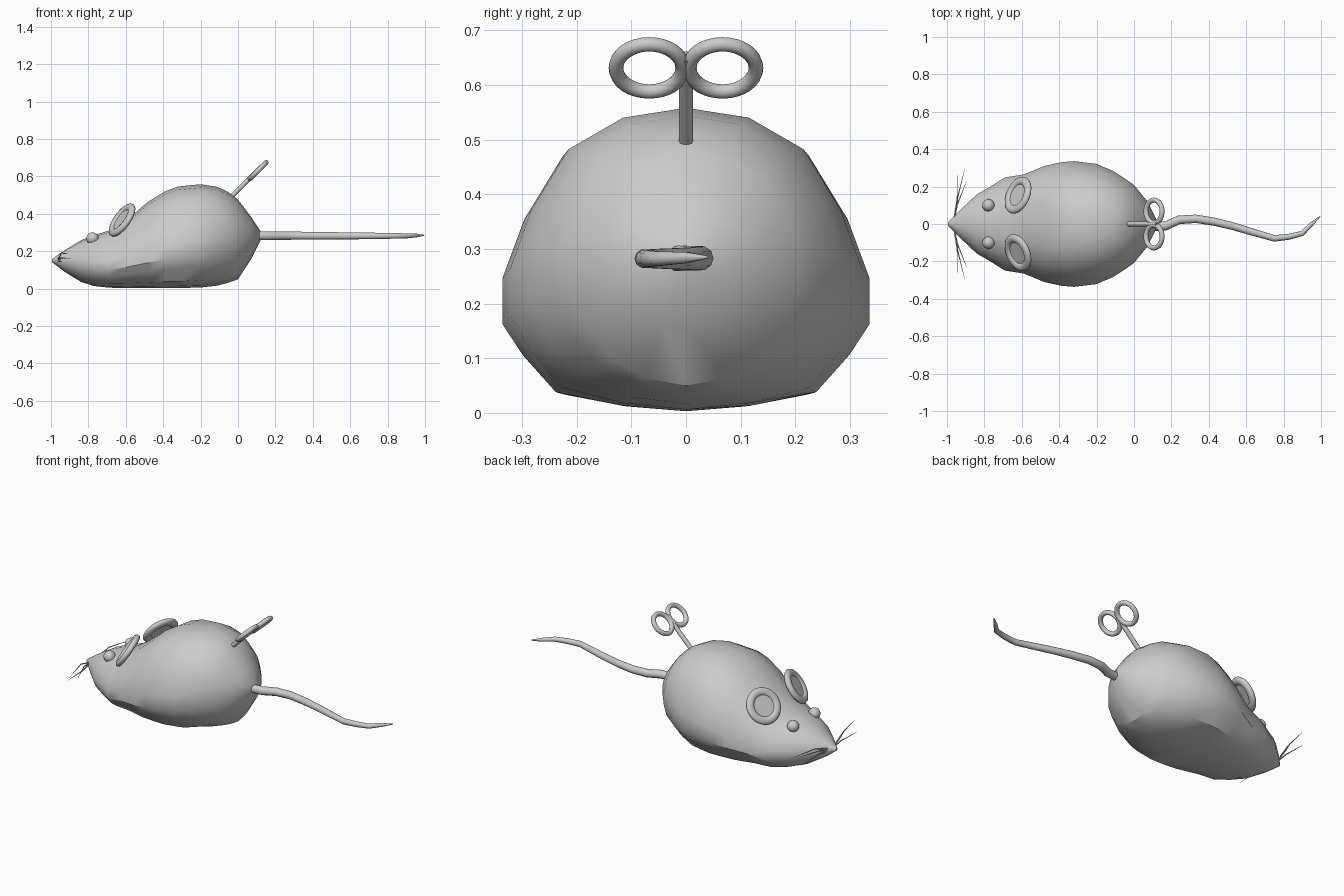
import bpy, bmesh, math
from mathutils import Vector

if "Cube" in bpy.data.objects:
    bpy.data.objects.remove(bpy.data.objects["Cube"])


def finish(obj, name, angle=40):
    obj.name = name
    bpy.ops.object.select_all(action='DESELECT')
    obj.select_set(True)
    bpy.context.view_layer.objects.active = obj
    bpy.ops.object.shade_smooth_by_angle(angle=math.radians(angle))
    return obj


def tube(name, points, radius, radii, sides=3):
    # Tapered tube along a path, converted to a mesh
    cu = bpy.data.curves.new(name, 'CURVE')
    cu.dimensions = '3D'
    cu.bevel_depth = radius
    cu.bevel_resolution = sides
    cu.use_fill_caps = True
    sp = cu.splines.new('POLY')
    sp.points.add(len(points) - 1)
    for p, co, r in zip(sp.points, points, radii):
        p.co = (*co, 1)
        p.radius = r
    obj = bpy.data.objects.new(name, cu)
    bpy.context.collection.objects.link(obj)
    bpy.ops.object.select_all(action='DESELECT')
    obj.select_set(True)
    bpy.context.view_layer.objects.active = obj
    bpy.ops.object.convert(target='MESH')
    return finish(bpy.context.object, name)


def ring(name, loc, normal, major, minor, flat=1.0):
    bpy.ops.mesh.primitive_torus_add(major_radius=major, minor_radius=minor,
                                     major_segments=32, minor_segments=12, location=loc)
    obj = bpy.context.object
    obj.rotation_euler = Vector(normal).to_track_quat('Z', 'Y').to_euler()
    obj.scale.z = flat
    return finish(obj, name)


# Body: 18-sided sections, from flat-bellied to round at the rear
belly = [(0, 1), (.36, .967), (.67, .86), (.88, .647), (1, .447),
         (1, .294), (.89, .19), (.71, .065), (.36, .02), (0, 0)]
round_ = [(math.sin(math.radians(20 * i)), .5 + .5 * math.cos(math.radians(20 * i)))
          for i in range(10)]
# x, half width, bottom, top, roundness
stations = [(-.995, .008, .142, .158, 1), (-.93, .075, .092, .203, .9),
            (-.84, .16, .036, .258, .6), (-.77, .2, .014, .286, .4),
            (-.69, .25, .005, .31, .2), (-.59, .265, .003, .372, .1),
            (-.48, .31, .003, .465, 0), (-.39, .33, .003, .52, 0),
            (-.32, .336, .003, .546, 0), (-.2, .322, .006, .558, .15),
            (-.11, .285, .016, .544, .5), (-.05, .247, .032, .515, .8),
            (0, .212, .05, .476, 1), (.07, .125, .157, .383, 1),
            (.12, .025, .258, .308, 1)]
bm = bmesh.new()
loops = []
for x, w, z0, z1, t in stations:
    half = [((a * (1 - t) + c * t) * w, z0 + (b * (1 - t) + d * t) * (z1 - z0))
            for (a, b), (c, d) in zip(belly, round_)]
    outline = half + [(-y, z) for y, z in half[8:0:-1]]
    loops.append([bm.verts.new((x, y, z)) for y, z in outline])
for a, b in zip(loops, loops[1:]):
    for i in range(18):
        j = (i + 1) % 18
        bm.faces.new((a[i], a[j], b[j], b[i]))
bm.faces.new(loops[0])
bm.faces.new(loops[-1])
bmesh.ops.recalc_face_normals(bm, faces=bm.faces)
me = bpy.data.meshes.new("body")
bm.to_mesh(me)
bm.free()
body = bpy.data.objects.new("body", me)
bpy.context.collection.objects.link(body)
finish(body, "body", 35)

for s, side in ((1, "left"), (-1, "right")):
    # Ear rim and its inner disc
    n = Vector((-.77, .33 * s, .55))
    c = Vector((-.62, .154 * s, .367))
    ring(side + "_ear_rim", c, n, .081, .023, .75)
    bpy.ops.mesh.primitive_cylinder_add(vertices=32, radius=.075, depth=.012, location=c)
    disc = bpy.context.object
    disc.rotation_euler = n.to_track_quat('Z', 'Y').to_euler()
    finish(disc, side + "_ear_disc")

    # Eye
    bpy.ops.mesh.primitive_uv_sphere_add(segments=24, ring_count=12, radius=.033,
                                         location=(-.778, .1 * s, .268))
    finish(bpy.context.object, side + "_eye")

    # Whiskers
    for k, (x, y, z) in enumerate([(-.905, .295, .185), (-.895, .23, .16), (-.945, .26, .14)]):
        pts = [(-.965, .01 * s, .15), (-.945, y * .45 * s, z + .005), (x, y * s, z)]
        tube(f"{side}_whisker_{k + 1}", pts, .004, (1, .8, .2), 1)

    # Key loop
    ring(side + "_key_loop", (.107, .067 * s, .631), (-1, 0, 1), .061, .0135)

# Key shaft
tube("key_shaft", [(-.03, 0, .498), (.125, 0, .652)], .013, (1, 1))

# Tail
tail = [(.1, -.015, .282), (.17, -.01, .283), (.24, .022, .283), (.33, .028, .283),
        (.43, .012, .282), (.53, -.012, .282), (.63, -.042, .282), (.75, -.077, .282),
        (.83, -.068, .282), (.9, -.05, .282), (.95, 0, .284), (.995, .04, .285)]
tube("tail", tail, .024, (1, 1, .97, .93, .9, .85, .8, .72, .66, .58, .45, .1))
